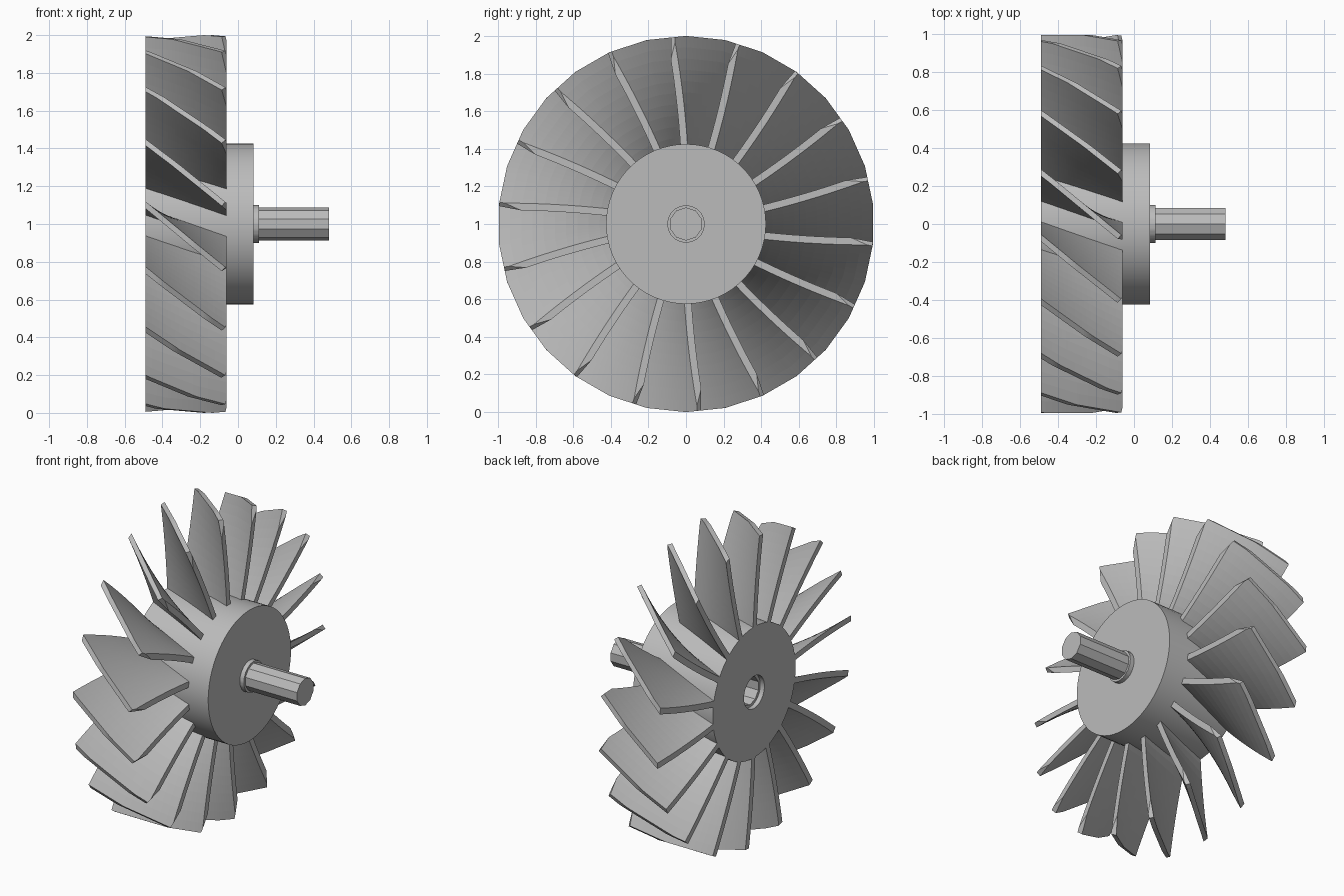
import bpy, bmesh, math
from mathutils import Vector

cube = bpy.data.objects.get("Cube")
if cube:
    bpy.data.objects.remove(cube)

metal = bpy.data.materials.new("grey_metal")
metal.use_nodes = True
GREY = (0.5, 0.5, 0.5, 1)
metal.diffuse_color = GREY
metal.node_tree.nodes["Principled BSDF"].inputs["Base Color"].default_value = GREY

BACK, LEAD, HUB_R = -0.49, -0.06, 0.425
BLADES, SLICES, RADIAL = 18, 36, 10
TWIST = math.radians(20.5)
THICK = 0.038


def polygon_radius(angle, sides):
    """Radius of a unit regular polygon, first corner at angle zero."""
    step = 2 * math.pi / sides
    return math.cos(step / 2) / math.cos(angle % step - step / 2)


def polar(x, r, angle):
    """Point around the x axis; angle runs from the top towards -y."""
    return Vector((x, -r * math.sin(angle), 1 + r * math.cos(angle)))


def finish(name, bm, smooth=False):
    bmesh.ops.recalc_face_normals(bm, faces=bm.faces)
    mesh = bpy.data.meshes.new(name)
    bm.to_mesh(mesh)
    bm.free()
    mesh.materials.append(metal)
    obj = bpy.data.objects.new(name, mesh)
    bpy.context.collection.objects.link(obj)
    if smooth:
        bpy.ops.object.select_all(action='DESELECT')
        obj.select_set(True)
        bpy.context.view_layer.objects.active = obj
        bpy.ops.object.shade_smooth_by_angle(angle=math.radians(25))


def lathe(name, profile, segments=60):
    """Spin (x, radius, sides) rings around the x axis and cap both ends."""
    bm = bmesh.new()
    rings = []
    for x, r, sides in profile:
        angles = [2 * math.pi * i / segments for i in range(segments)]
        rings.append([bm.verts.new(polar(x, r * polygon_radius(a, sides), a)) for a in angles])
    for a, b in zip(rings, rings[1:]):
        for i in range(segments):
            j = (i + 1) % segments
            bm.faces.new((a[i], a[j], b[j], b[i]))
    bm.faces.new(rings[0])
    bm.faces.new(rings[-1])
    finish(name, bm, True)


def blade_angle(x, r):
    """Helical twist along the axis, with a slight lean towards the tip."""
    lean = math.radians(1.5 + 3.2 * (r - HUB_R) / (1 - HUB_R))
    return lean - TWIST * (LEAD - x) / (LEAD - BACK)


def blade(index):
    bm = bmesh.new()
    base = 2 * math.pi * index / BLADES

    def point(x, r, side, trim=True):
        angle = base + blade_angle(x, r) + side * THICK / 2 / r
        if trim:
            r *= 1 + (polygon_radius(angle, 30) - 1) * r
        return polar(x, r, angle)

    # Closed cross-sections swept along the axis
    radii = [0.4 + 0.6 * k / RADIAL for k in range(RADIAL + 1)]
    outline = [(r, 1) for r in radii] + [(r, -1) for r in reversed(radii)]
    rings = []
    for s in range(SLICES + 1):
        x = BACK + (LEAD - BACK) * s / SLICES
        rings.append([bm.verts.new(point(x, r, side)) for r, side in outline])
    n = len(outline)
    for a, b in zip(rings, rings[1:]):
        for i in range(n):
            bm.faces.new((a[i], a[(i + 1) % n], b[(i + 1) % n], b[i]))
    for ring in (rings[0], rings[-1]):
        for k in range(RADIAL):
            bm.faces.new((ring[k], ring[k + 1], ring[n - 2 - k], ring[n - 1 - k]))

    # Slanted cut on the leading tip corner
    p = point(LEAD, 0.88, 1, False)
    q = point(LEAD, 0.97, -1, False)
    t = point(LEAD - 0.027, 1, 1, False)
    normal = (q - p).cross(t - p).normalized()
    if normal.x < 0:
        normal = -normal
    cut = bmesh.ops.bisect_plane(bm, geom=bm.verts[:] + bm.edges[:] + bm.faces[:],
                                 plane_co=p, plane_no=normal, clear_outer=True)
    edges = [e for e in cut["geom_cut"] if isinstance(e, bmesh.types.BMEdge)]
    bmesh.ops.holes_fill(bm, edges=edges, sides=0)
    finish(f"blade_{index + 1}", bm)


# Hub with a stepped bore in its back face
lathe("hub", [(-0.15, 0.09, 10), (-0.46, 0.09, 10), (-0.46, 0.105, 60),
              (BACK, 0.105, 60), (BACK, HUB_R, 60), (0.083, HUB_R, 60)])
# Collar and faceted shaft on the front of the hub
lathe("collar", [(0.07, 0.1, 20), (0.112, 0.1, 20)])
lathe("shaft", [(0.07, 0.088, 10), (0.483, 0.088, 10)])

for i in range(BLADES):
    blade(i)
